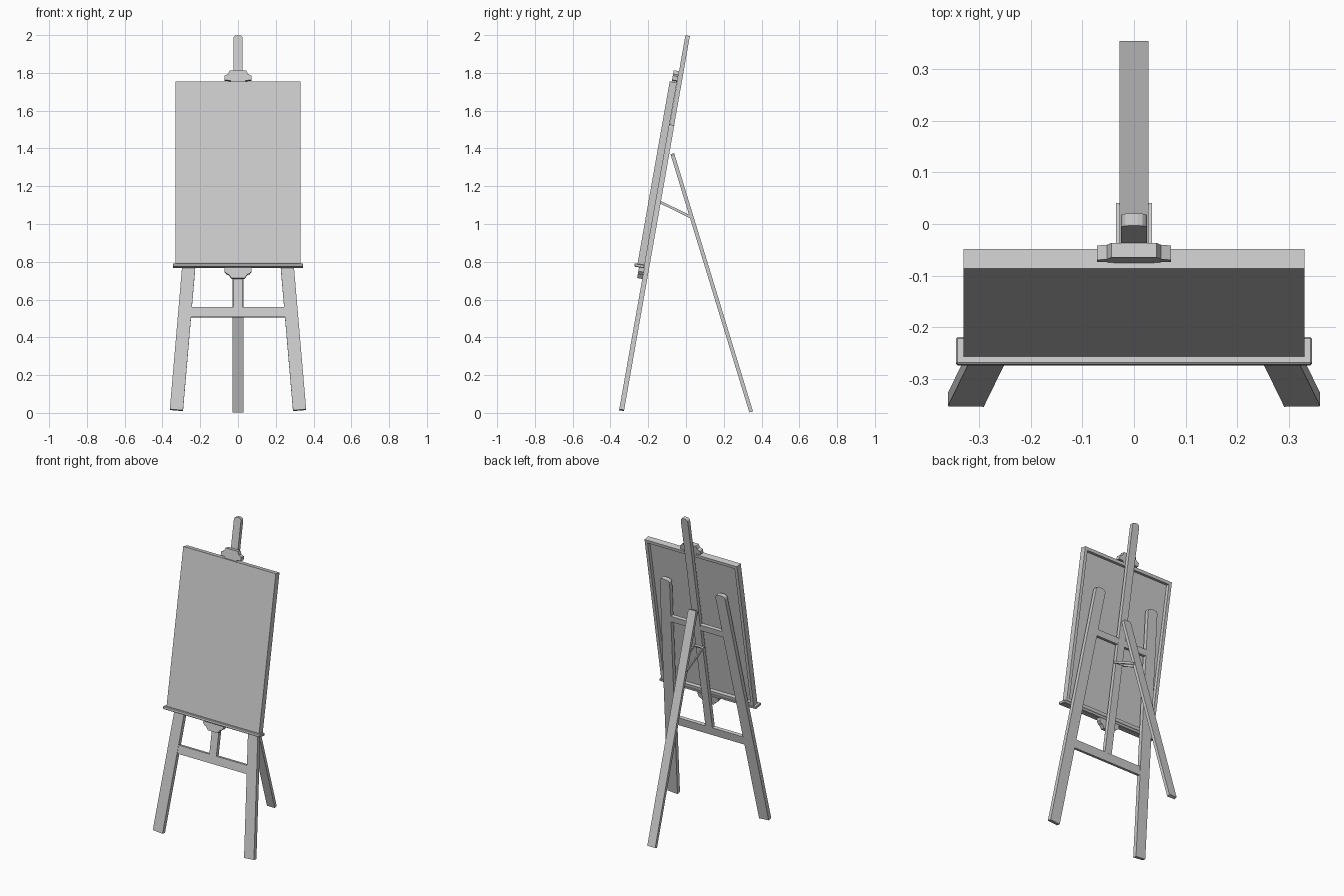
import bpy, bmesh, math
from mathutils import Matrix, Vector

if "Cube" in bpy.data.objects:
    bpy.data.objects.remove(bpy.data.objects["Cube"])


def frame(y0, z0, y1, z1):
    """Frame whose local z runs from the first to the second point of the side view."""
    ang = math.atan2(-(y1 - y0), z1 - z0)
    return Matrix.Translation((0, y0, z0)) @ Matrix.Rotation(ang, 4, 'X')


def prism(name, profile, d0, d1, mat, bevel=0, recess=None):
    """Extrude an (x, z) profile from depth d0 to d1, then place it with mat."""
    bm = bmesh.new()
    face = bm.faces.new([bm.verts.new((x, d0, z)) for x, z in profile])
    ext = bmesh.ops.extrude_face_region(bm, geom=[face])['geom']
    for v in ext:
        if isinstance(v, bmesh.types.BMVert):
            v.co.y = d1
    bmesh.ops.recalc_face_normals(bm, faces=bm.faces[:])
    if recess:
        border, deep = recess
        back = max(bm.faces, key=lambda f: f.calc_center_median().y)
        bmesh.ops.inset_region(bm, faces=[back], thickness=border)
        bmesh.ops.inset_region(bm, faces=[back], thickness=0.0005, depth=-deep)
    if bevel:
        bmesh.ops.bevel(bm, geom=bm.edges[:], offset=bevel, segments=1, affect='EDGES')
    me = bpy.data.meshes.new(name)
    bm.to_mesh(me)
    bm.free()
    ob = bpy.data.objects.new(name, me)
    ob.matrix_world = mat
    bpy.context.collection.objects.link(ob)
    return ob


def rect(x0, x1, z0, z1):
    return [(x0, z0), (x1, z0), (x1, z1), (x0, z1)]


def round_top(hw, h, r, n=3):
    """Plank outline of half width hw and height h with rounded top corners."""
    arc = [(hw - r + r * math.cos(a), h - r + r * math.sin(a))
           for a in (math.pi / 2 * i / n for i in range(n + 1))]
    return [(-hw, 0), (hw, 0)] + arc + [(-x, z) for x, z in reversed(arc)]


TILT = Matrix.Translation((0, -0.345, 0)) @ Matrix.Rotation(math.radians(-10), 4, 'X')
FRONT, BACK = -0.0115, 0.0145

# splayed front legs
for side, label in ((1, "right"), (-1, "left")):
    lean = Matrix.Translation((side * 0.326, 0, 0.015)) @ Matrix.Rotation(-side * 0.0844, 4, 'Y')
    prism("front_leg_" + label, round_top(0.035, 1.538, 0.02), FRONT, BACK, TILT @ lean)

# cross bars between the front legs
prism("lower_crossbar", rect(-0.25, 0.25, 0.515, 0.568), FRONT + 0.002, BACK - 0.002, TILT)
prism("upper_crossbar", rect(-0.19, 0.19, 1.25, 1.29), FRONT + 0.002, BACK - 0.002, TILT)

# central mast
prism("mast", round_top(0.025, 1.462, 0.018), FRONT + 0.001, BACK - 0.001,
      TILT @ Matrix.Translation((0, 0, 0.566)))

# canvas with stretcher recess at the back
prism("canvas", rect(-0.33, 0.33, 0.793, 1.773), -0.05, FRONT, TILT, recess=(0.028, 0.022))

# tray and its support block
prism("tray", rect(-0.345, 0.345, 0.775, 0.793), -0.065, FRONT, TILT, bevel=0.003)
half = [(0.072, 0.775), (0.072, 0.755), (0.062, 0.743), (0.05, 0.738), (0.034, 0.718)]
prism("tray_block", half + [(-x, z) for x, z in reversed(half)], -0.039, FRONT + 0.001, TILT)

# top clamp gripping the canvas
half = [(0.04, 1.773), (0.04, 1.78), (0.072, 1.783), (0.072, 1.806),
        (0.052, 1.815), (0.044, 1.835)]
prism("top_clamp", half + [(-x, z) for x, z in reversed(half)], -0.039, FRONT + 0.001, TILT)

# rear leg
rear = frame(0.345, 0.005, -0.072, 1.371)
prism("rear_leg", round_top(0.028, 1.43, 0.008, 1), -0.01, 0.01, rear)

# folding strut: two bars joined by pins
strut = frame(-0.138, 1.117, 0.038, 1.03)
for side, label in ((1, "right"), (-1, "left")):
    prism("strut_bar_" + label, rect(side * 0.031 - 0.0035, side * 0.031 + 0.0035, 0, 0.196),
          -0.007, 0.007, strut)
for z, label in ((0.008, "mast"), (0.188, "leg")):
    prism("strut_pin_" + label, rect(-0.031, 0.031, z - 0.005, z + 0.005), -0.005, 0.005, strut)
